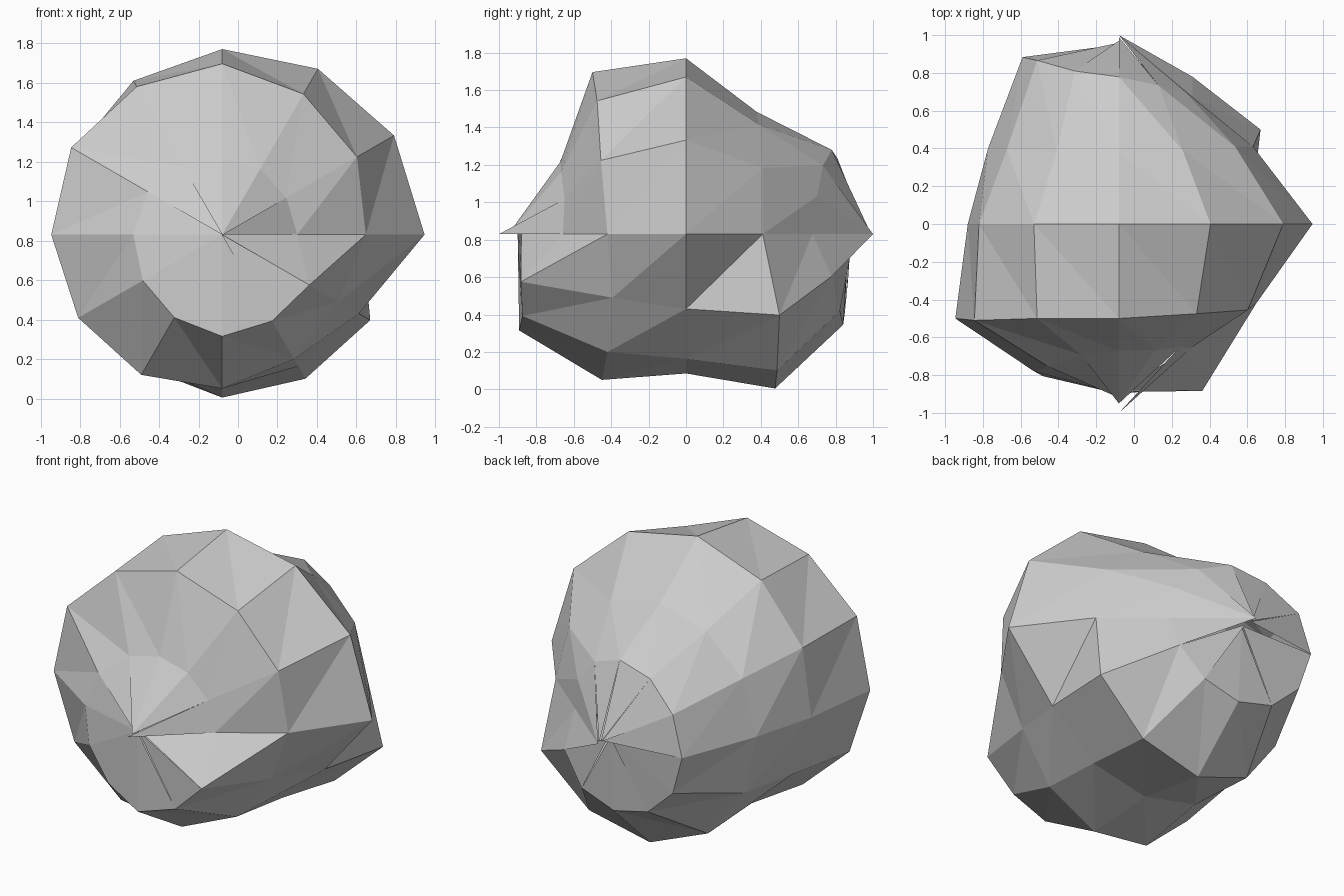
import bpy, bmesh, math

if "Cube" in bpy.data.objects:
    bpy.data.objects.remove(bpy.data.objects["Cube"])

# Low-poly boulder: a 12-sided ball lying along y, each point pushed in or out
CENTRE = (-0.08, 0.0, 0.83)
SIDES = 12

# Push factors, front ring to back ring; columns go round from +x towards +z
PUSH = [
    [.76, .75, .77, .775, .80, .87, .90, .93, .97, 1.03, 1.01, 1.02],
    [.84, .91, .95, 1.0, 1.0, 1.02, 1.0, .973, .947, .90, .84, .785],
    [1.025, 1.005, .97, .94, .90, .855, .80, .78, .76, .745, .77, .80],
    [.82, .82, .78, .755, .76, .79, .80, .84, .90, .953, .973, 1.0],
    [.78, .81, .845, .90, .935, 1.0, 1.02, 1.0, .98, .97, .95, .90],
]
# Each end facet has its own tip, leaving the small cracks at both ends
FRONT_TIPS = [1.0, .95, .95, .95, .92, .90, .90, .90, .90, .90, .89, .88]
BACK_TIPS = [1.0, 1.0, .99, .97, .96, .95, .88, .88, .87, .87, .90, 1.0]

bm = bmesh.new()


def point(y, r, ang):
    return bm.verts.new((CENTRE[0] + r * math.cos(ang), y,
                         CENTRE[2] + r * math.sin(ang)))


# Rings of points
rings = []
for j, row in enumerate(PUSH):
    lat = math.pi * (j + 1) / (len(PUSH) + 1)
    rings.append([point(-math.cos(lat) * s, math.sin(lat) * s,
                        2 * math.pi * i / SIDES) for i, s in enumerate(row)])

for i in range(SIDES):
    k = (i + 1) % SIDES
    # Side facets
    for a, b in zip(rings, rings[1:]):
        bm.faces.new((a[i], b[i], b[k]))
        bm.faces.new((a[i], b[k], a[k]))
    # End facets
    bm.faces.new((point(-FRONT_TIPS[i], 0, 0), rings[0][i], rings[0][k]))
    bm.faces.new((rings[-1][i], point(BACK_TIPS[i], 0, 0), rings[-1][k]))

mesh = bpy.data.meshes.new("boulder")
bm.to_mesh(mesh)
bm.free()
bpy.context.collection.objects.link(bpy.data.objects.new("boulder", mesh))
